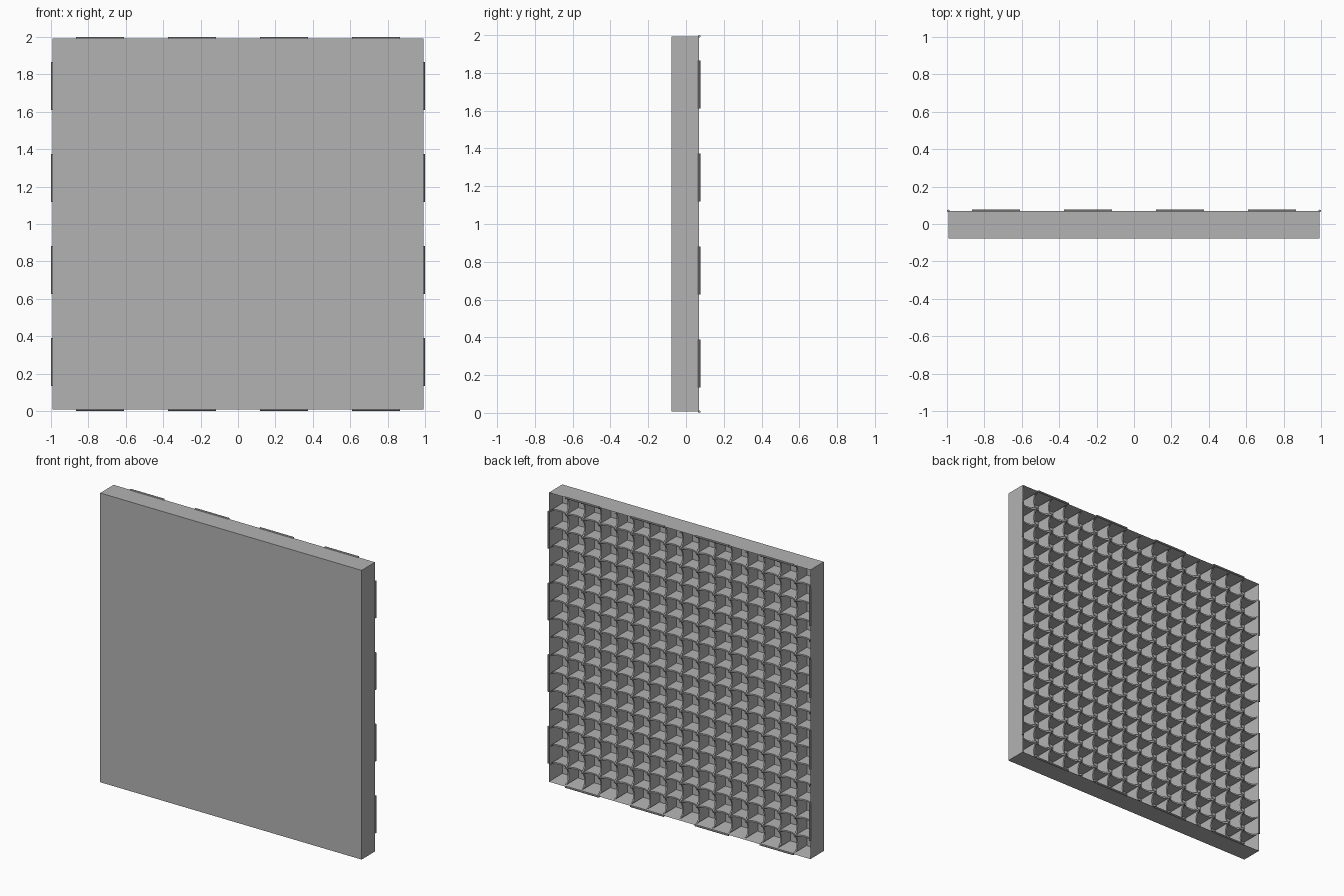
import bpy, bmesh, math
from mathutils import Matrix, Vector

if "Cube" in bpy.data.objects:
    bpy.data.objects.remove(bpy.data.objects["Cube"])

HALF = 0.993            # half width of the tray
FRONT, BACK = -0.077, 0.069
WALL, FLOOR, RIB = 0.012, 0.012, 0.010
CELLS = 16
SCALLOP = 0.033         # depth of the concave rib edges
BEAD = 0.007

grey = bpy.data.materials.new("plain grey")
grey.diffuse_color = (0.45, 0.45, 0.45, 1)
grey.use_nodes = True
grey.node_tree.nodes["Principled BSDF"].inputs["Base Color"].default_value = grey.diffuse_color


def finish(bm, name):
    """Turn a bmesh (built around the origin) into an object standing on z = 0."""
    bmesh.ops.recalc_face_normals(bm, faces=bm.faces)
    bmesh.ops.translate(bm, vec=(0, 0, 1), verts=bm.verts)
    mesh = bpy.data.meshes.new(name)
    bm.to_mesh(mesh)
    bm.free()
    mesh.materials.append(grey)
    obj = bpy.data.objects.new(name, mesh)
    bpy.context.collection.objects.link(obj)
    return obj


# Tray: square slab, hollowed from the back
bm = bmesh.new()
size = Matrix.Diagonal((2 * HALF, BACK - FRONT, 2 * HALF, 1))
bmesh.ops.create_cube(bm, size=1, matrix=Matrix.Translation((0, (FRONT + BACK) / 2, 0)) @ size)
back = max(bm.faces, key=lambda f: f.calc_center_median().y)
bmesh.ops.inset_region(bm, faces=[back], thickness=WALL)
bmesh.ops.translate(bm, vec=(0, FRONT + FLOOR - BACK, 0), verts=back.verts)
finish(bm, "tray")


# Ribs: thin walls across the tray, each with a scalloped back edge
def add_rib(bm, offset, vertical):
    cell = 2 * HALF / CELLS
    steps = 8
    y0 = FRONT + FLOOR
    lim = HALF - WALL
    rows = []
    for i in range(CELLS * steps + 1):
        along = max(-lim, min(lim, -HALF + i * cell / steps))
        t = 2 * (i % steps) / steps - 1
        y1 = BACK - 0.001 - SCALLOP * math.sqrt(max(0, 1 - t * t))
        row = []
        for side, y in ((-1, y0), (-1, y1), (1, y1), (1, y0)):
            across = offset + side * RIB / 2
            p = (across, y, along) if vertical else (along, y, across)
            row.append(bm.verts.new(p))
        rows.append(row)
    for a, b in zip(rows, rows[1:]):
        for k in range(3):
            bm.faces.new((a[k], a[k + 1], b[k + 1], b[k]))
    bm.faces.new(rows[0])
    bm.faces.new(rows[-1])


for name, vertical in (("vertical_ribs", True), ("horizontal_ribs", False)):
    bm = bmesh.new()
    for i in range(1, CELLS):
        add_rib(bm, -HALF + i * 2 * HALF / CELLS, vertical)
    finish(bm, name)

# Snap beads: four short rods along each back edge
bm = bmesh.new()
for turn in range(4):
    spin = Matrix.Rotation(turn * math.pi / 2, 4, 'Y')
    for x in (-0.738, -0.246, 0.246, 0.738):
        place = Matrix.Translation((x, BACK + 0.001, HALF)) @ Matrix.Rotation(math.pi / 2, 4, 'Y')
        bmesh.ops.create_cone(bm, cap_ends=True, segments=8, radius1=BEAD, radius2=BEAD,
                              depth=0.255, matrix=spin @ place)
finish(bm, "snap_beads")
